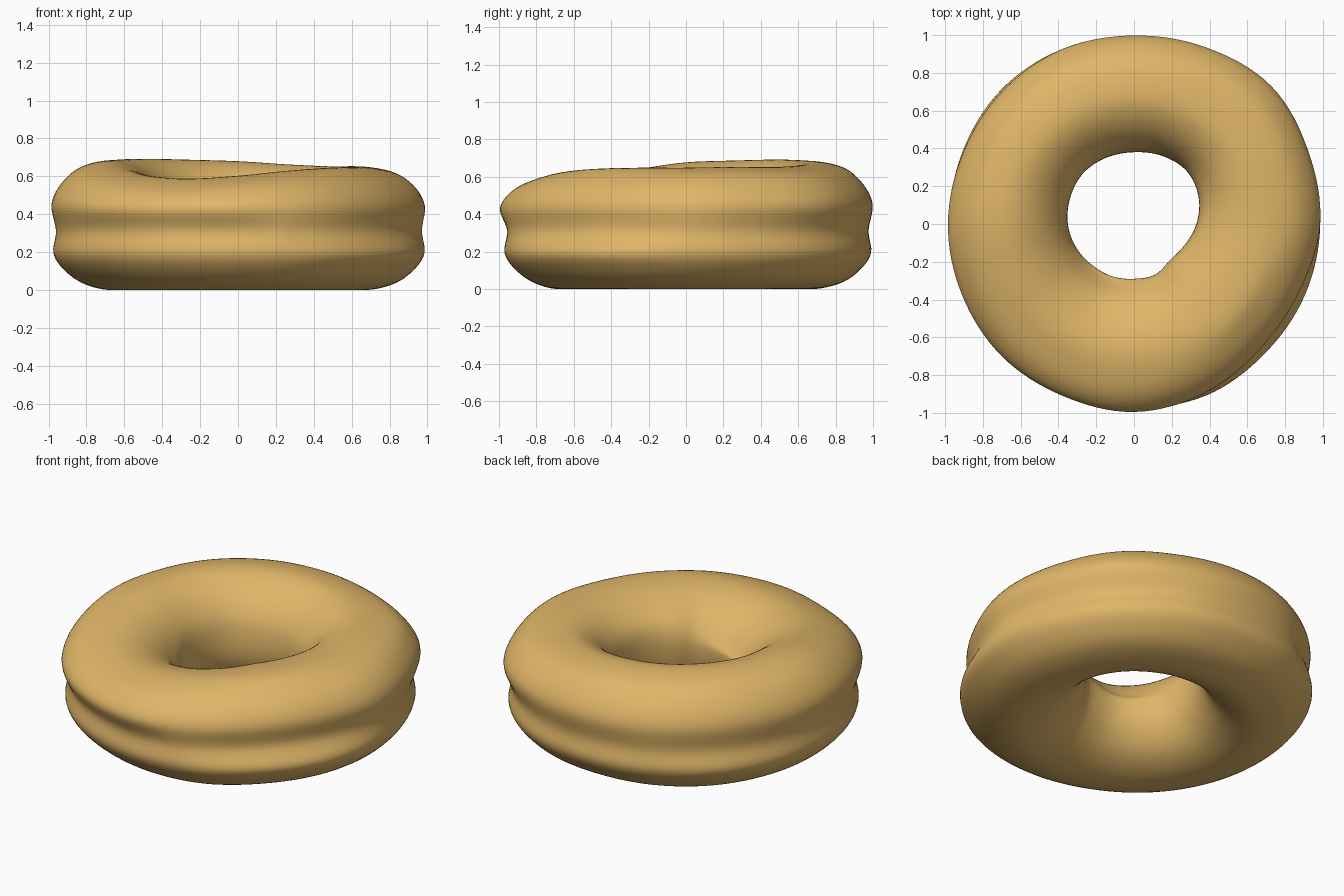
import bpy, bmesh, math

if "Cube" in bpy.data.objects:
    bpy.data.objects.remove(bpy.data.objects["Cube"])

SEGMENTS, SUB = 128, 5


def spline(p0, p1, p2, p3, t):
    return 0.5 * (2 * p1 + (p2 - p0) * t + (2 * p0 - 5 * p1 + 4 * p2 - p3) * t * t
                  + (3 * p1 - p0 - 3 * p2 + p3) * t ** 3)


def ring(values, u):
    """Smooth periodic value at fraction u of a closed list."""
    n = len(values)
    k = int(u * n)
    return spline(*(values[(k + j) % n] for j in (-1, 0, 1, 2)), u * n - k)


# Measurements around the ring, every 22.5 degrees from +x
hole = [.33, .37, .395, .39, .38, .38, .38, .365, .35, .33, .31, .30, .29, .29, .27, .29]
upper = [.985, 1.00, 1.03, 1.01, .998, 1.00, .99, .98, .985, .985, .99, .985, .995, .97, .94, .945]
lower = [.985, .985, 1.00, 1.0, .99, 1.00, 1.0, .985, .975, .97, .965, .96, .97, .985, .975, .98]
height = [.655, .66, .66, .67, .687, .695, .70, .695, .685, .648, .61, .595, .61, .635, .65, .655]
plump = [1, .6, .2, 0, 0, 0, 0, 0, 0, 0, 0, .1, .3, .6, .9, 1]  # fullness of inner rim


def section(u):
    i, a, b, h, f = (ring(v, u) for v in (hole, upper, lower, height, plump))
    g = min(a, b) - .014
    w = .69 - i
    zb = .45 + .3 * (h - .66)
    return [(i, .34 + .05 * f), (i + .07 * w, .21), (i + .30 * w, .095), (i + .63 * w, .028),
            (.69, .008), (b - .15, .045), (b - .05, .12), (b, .205), (g, .32),
            (a, zb), (a - .05, zb + .48 * (h - zb)), (a - .15, h - .033), (.69, h),
            (i + .63 * w, h - .025 + .015 * f), (i + .30 * w, h - .10 + .04 * f),
            (i + .07 * w, h - .21 + .07 * f)]


# Doughnut body: varying cross-section swept round z
bm = bmesh.new()
loops = []
for s in range(SEGMENTS):
    u = s / SEGMENTS
    c, sn = math.cos(u * math.tau), math.sin(u * math.tau)
    pts = section(u)
    rs, zs = zip(*pts)
    m = len(pts) * SUB
    loops.append([bm.verts.new((ring(rs, k / m) * c, ring(rs, k / m) * sn, ring(zs, k / m)))
                  for k in range(m)])
for s in range(SEGMENTS):
    p, q = loops[s], loops[(s + 1) % SEGMENTS]
    for k in range(len(p)):
        j = (k + 1) % len(p)
        bm.faces.new((p[k], q[k], q[j], p[j])).smooth = True
bmesh.ops.recalc_face_normals(bm, faces=bm.faces)
drop = min(v.co.z for v in bm.verts)
for v in bm.verts:
    v.co.z -= drop
mesh = bpy.data.meshes.new("doughnut")
bm.to_mesh(mesh)
bm.free()
doughnut = bpy.data.objects.new("doughnut", mesh)
bpy.context.collection.objects.link(doughnut)

# Golden dough
mat = bpy.data.materials.new("dough")
mat.diffuse_color = (.75, .47, .14, 1)
mat.use_nodes = True
mat.node_tree.nodes["Principled BSDF"].inputs["Base Color"].default_value = mat.diffuse_color
mesh.materials.append(mat)
